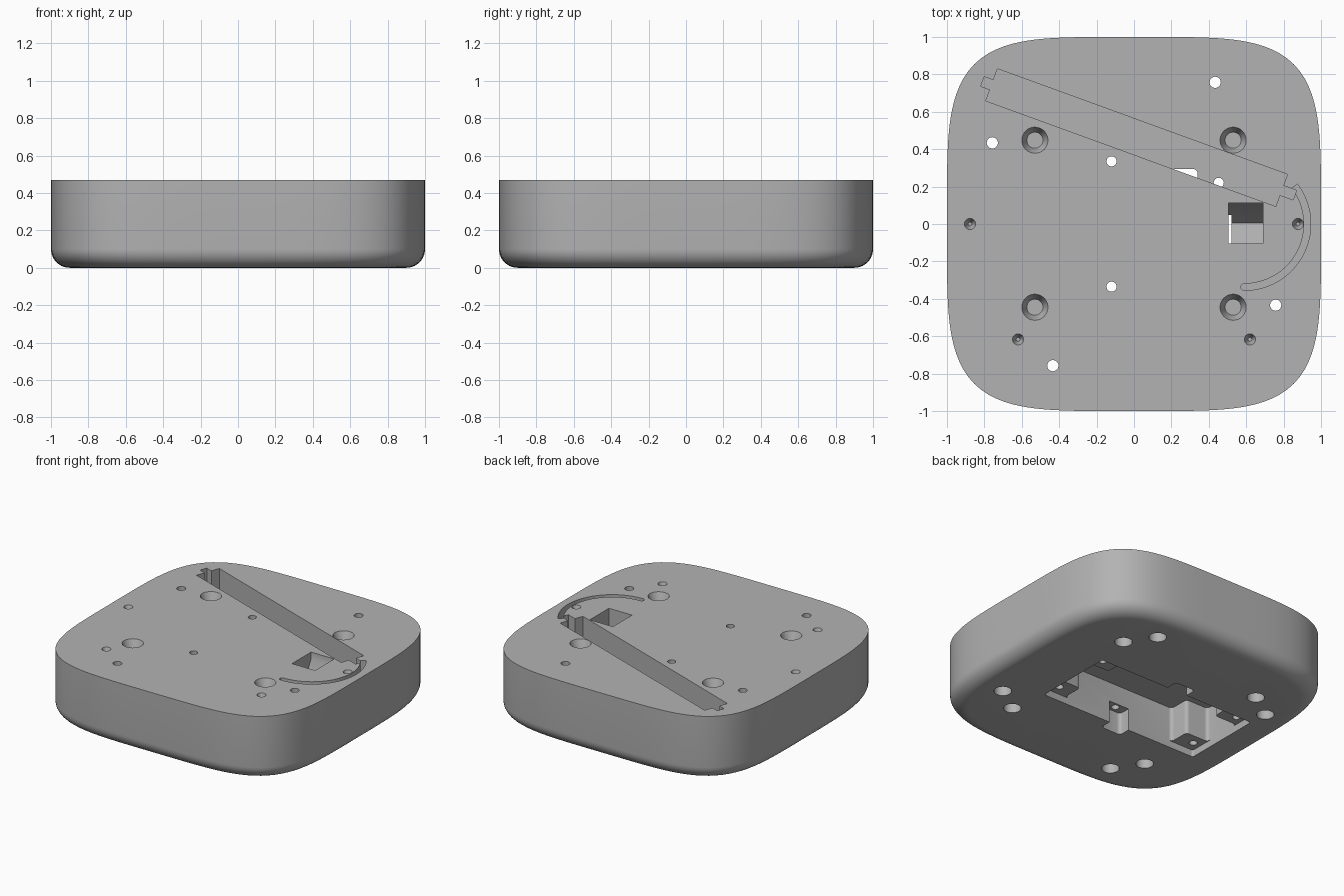
import bpy, bmesh, math
from math import cos, sin, pi, radians
from mathutils import Matrix

if "Cube" in bpy.data.objects:
    bpy.data.objects.remove(bpy.data.objects["Cube"])

TOP = 0.47
grey = bpy.data.materials.new("plain grey")
grey.use_nodes = True
colour = (0.45, 0.45, 0.45, 1)
grey.diffuse_color = colour
grey.node_tree.nodes["Principled BSDF"].inputs["Base Color"].default_value = colour


def make(name, bm):
    bmesh.ops.recalc_face_normals(bm, faces=bm.faces)
    mesh = bpy.data.meshes.new(name)
    bm.to_mesh(mesh)
    bm.free()
    mesh.materials.append(grey)
    obj = bpy.data.objects.new(name, mesh)
    bpy.context.collection.objects.link(obj)
    return obj


def loft(name, rings):
    """Skin a stack of closed rings and cap both ends."""
    bm = bmesh.new()
    loops = [[bm.verts.new(p) for p in ring] for ring in rings]
    n = len(loops[0])
    for a, b in zip(loops, loops[1:]):
        for i in range(n):
            j = (i + 1) % n
            bm.faces.new((a[i], a[j], b[j], b[i]))
    bm.faces.new(loops[0])
    bm.faces.new(loops[-1])
    return make(name, bm)


def squircle(scale, z, n=4.4, steps=160):
    pts = []
    for i in range(steps):
        t = 2 * pi * i / steps
        r = scale * (abs(cos(t)) ** n + abs(sin(t)) ** n) ** (-1 / n)
        pts.append((r * cos(t), r * sin(t), z))
    return pts


def prism(pts, z0, z1, round_by=0):
    obj = loft("cutter", [[(x, y, z) for x, y in pts] for z in (z0, z1)])
    if round_by:
        bm = bmesh.new()
        bm.from_mesh(obj.data)
        up = [e for e in bm.edges if abs(e.verts[0].co.z - e.verts[1].co.z) > 0.01]
        bmesh.ops.bevel(bm, geom=up, offset=round_by, segments=5, profile=0.5, affect='EDGES')
        bm.to_mesh(obj.data)
        bm.free()
    return obj


def box(x0, x1, y0, y1, z0, z1, round_by=0):
    return prism([(x0, y0), (x1, y0), (x1, y1), (x0, y1)], z0, z1, round_by)


def hole(x, y, *levels):
    """Round cutter through (radius, z) levels."""
    ring = [2 * pi * i / 32 for i in range(32)]
    return loft("cutter", [[(x + r * cos(t), y + r * sin(t), z) for t in ring]
                           for r, z in levels])


# Body: rounded square with a filleted bottom edge
FILLET = 0.1
rings = []
for i in range(11):
    t = pi / 2 * i / 10
    rings.append(squircle(1 - FILLET + FILLET * sin(t), FILLET * (1 - cos(t))))
body = loft("base_body", rings + [squircle(1, TOP)])
cuts = []

# Underside: cover recess, cavity that leaves four corner bosses, side ears
cuts.append(box(-0.75, 0.52, -0.295, 0.295, -0.1, 0.05, 0.015))
quarter = [(0.52, 0.145), (0.34, 0.145), (0.34, 0.295)]
right = quarter + [(-0.57, 0.295), (-0.57, 0.145), (-0.75, 0.145)]
cuts.append(prism(right + [(x, -y) for x, y in reversed(right)], -0.1, 0.3, 0.025))
for s in (1, -1):
    y0, y1 = sorted((s * 0.25, s * 0.38))
    cuts.append(box(-0.2, -0.04, y0, y1, -0.1, 0.16, 0.025))
    cuts.append(hole(-0.12, s * 0.335, (0.027, 0.1), (0.027, 0.6)))
    for x in (-0.69, 0.453):
        cuts.append(hole(x, s * 0.22, (0.027, 0), (0.027, 0.27)))

# Long slot with end tabs
turn = Matrix.Translation((0.014, 0.462, 0)) @ Matrix.Rotation(radians(-20), 4, 'Z')
for size in ((-0.825, 0.825, -0.091, 0.091), (-0.877, 0.9, -0.027, 0.027)):
    slot = box(*size, 0.25, 0.6)
    slot.data.transform(turn)
    cuts.append(slot)

# Curved wire groove with a rounded end
HALF = 0.018
outer, inner = [], []
for i in range(41):
    t = radians(-90 + 127 * i / 40)
    outer.append((0.59 + (0.337 + HALF) * cos(t), (0.337 + HALF) * sin(t)))
    inner.append((0.59 + (0.337 - HALF) * cos(t), (0.337 - HALF) * sin(t)))
tip = [(0.59 - HALF * sin(a), -0.337 - HALF * cos(a)) for a in
       (pi - pi * k / 8 for k in range(1, 8))]
cuts.append(prism(outer + inner[::-1] + tip, 0.39, 0.6))

# Cable port with a sloping floor
profile = [(0.113, 0.6), (0.113, 0.42), (0.005, 0.22), (-0.105, 0.25), (-0.105, 0.6)]
cuts.append(loft("cutter", [[(x, y, z) for y, z in profile] for x in (0.505, 0.69)]))

# Through holes with wide sockets below, and blind sockets on the diagonals
for k in range(4):
    a = radians(60.2 + 90 * k)
    x, y = 0.873 * cos(a), 0.873 * sin(a)
    cuts.append(hole(x, y, (0.058, -0.1), (0.058, 0.12), (0.03, 0.12), (0.03, 0.6)))
    a = radians(45 + 90 * k)
    cuts.append(hole(0.8 * cos(a), 0.8 * sin(a), (0.058, -0.1), (0.058, 0.12)))

# Countersinks on the top face
for x in (-0.53, 0.53):
    for y in (-0.445, 0.448):
        cuts.append(hole(x, y, (0.043, TOP - 0.07), (0.07, TOP), (0.07, 0.6)))
for x, y in ((0.877, 0), (0.62, -0.617)):
    for s in (-1, 1):
        cuts.append(hole(s * x, y, (0.01, TOP - 0.06), (0.03, TOP), (0.03, 0.6)))

# Apply every cut, then drop the cutters
for c in cuts:
    c.hide_render = True
    mod = body.modifiers.new("cut", 'BOOLEAN')
    mod.operation = 'DIFFERENCE'
    mod.solver = 'EXACT'
    mod.object = c
bpy.context.view_layer.update()
graph = bpy.context.evaluated_depsgraph_get()
result = bpy.data.meshes.new_from_object(body.evaluated_get(graph))
body.modifiers.clear()
body.data = result
for c in cuts:
    bpy.data.objects.remove(c)

bpy.ops.object.select_all(action='DESELECT')
bpy.context.view_layer.objects.active = body
body.select_set(True)
bpy.ops.object.shade_smooth_by_angle(angle=radians(30))
